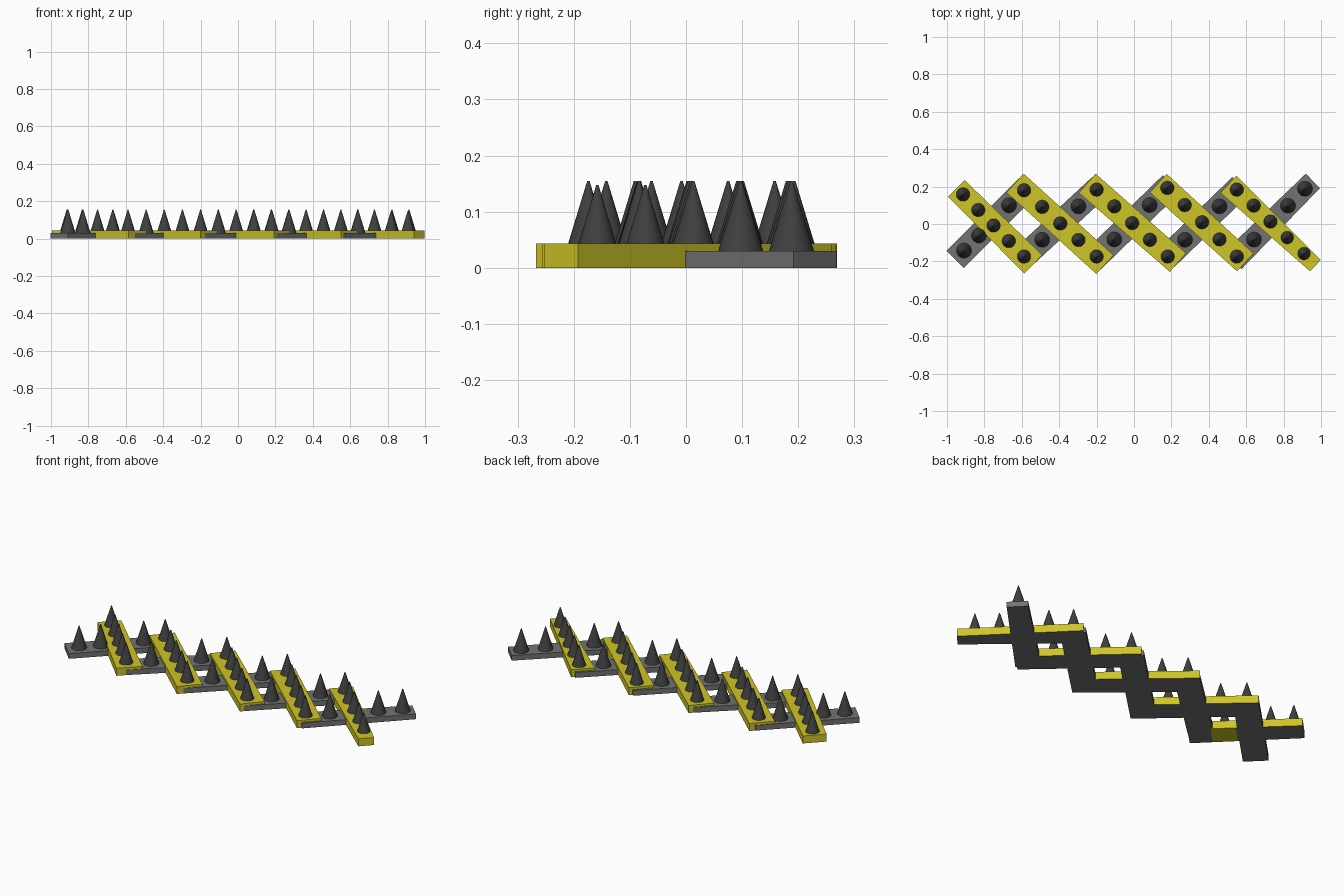
import bpy, bmesh
from mathutils import Vector

if "Cube" in bpy.data.objects:
    bpy.data.objects.remove(bpy.data.objects["Cube"])


def material(name, rgb):
    m = bpy.data.materials.new(name)
    m.diffuse_color = (*rgb, 1)
    m.use_nodes = True
    m.node_tree.nodes["Principled BSDF"].inputs["Base Color"].default_value = m.diffuse_color
    return m


YELLOW = material("yellow", (0.62, 0.56, 0.02))
GREY = material("grey", (0.17, 0.17, 0.17))
DARK = material("dark", (0.05, 0.05, 0.05))


def bar(name, a, b, wa, wb, height, mats, bare=()):
    """Flat bar from a to b, width wa to wb; last material covers the underside.
    bare = (t0, t1) keeps that stretch of the underside in the first material."""
    a, b = Vector(a), Vector(b)
    d = (b - a).normalized()
    side = Vector((-d.y, d.x))
    bm = bmesh.new()
    rings = []
    for t in sorted({0.0, 1.0, *bare}):
        c, w = a.lerp(b, t), (wa + (wb - wa) * t) / 2
        l, r = c + side * w, c - side * w
        rings.append([bm.verts.new((p.x, p.y, z)) for p, z in
                      ((l, 0), (r, 0), (r, height), (l, height))])
    for i, (p, q) in enumerate(zip(rings, rings[1:])):
        for k in range(4):
            n = (k + 1) % 4
            f = bm.faces.new((p[k], p[n], q[n], q[k]))
            if k == 0 and not (bare and i == 1):
                f.material_index = len(mats) - 1
    bm.faces.new(rings[0])
    bm.faces.new(rings[-1])
    bmesh.ops.recalc_face_normals(bm, faces=bm.faces)
    me = bpy.data.meshes.new(name)
    bm.to_mesh(me)
    bm.free()
    for m in mats:
        me.materials.append(m)
    bpy.context.collection.objects.link(bpy.data.objects.new(name, me))


def spike(p, s=1.0):
    h = 0.125 * s
    bpy.ops.mesh.primitive_cone_add(vertices=32, radius1=0.04 * s, radius2=0.002,
                                    depth=h, location=(p.x, p.y, 0.03 + h / 2))
    o = bpy.context.object
    o.name = "spike"
    o.data.materials.append(DARK)
    bpy.ops.object.shade_smooth_by_angle()


# Raised yellow bars: start, end, widths at both ends
yellow = [
    ((-0.95, 0.19), (-0.538, -0.215), 0.126, 0.138),
    ((-0.636, 0.219), (-0.155, -0.217), 0.136, 0.136),
    ((-0.25, 0.218), (0.235, -0.206), 0.136, 0.132),
    ((0.13, 0.218), (0.595, -0.205), 0.134, 0.130),
    ((0.505, 0.213), (0.97, -0.223), 0.126, 0.083),
]
for i, (a, b, wa, wb) in enumerate(yellow):
    bar("yellow_bar", a, b, wa, wb, 0.043, [YELLOW, GREY], (0.58, 0.8) if i == 0 else ())

# Spikes along the yellow bars
yellow_spikes = [
    ((-0.914, 0.158), (-0.588, -0.174)), ((-0.588, 0.18), (-0.2, -0.174)),
    ((-0.2, 0.184), (0.18, -0.174)), ((0.178, 0.193), (0.55, -0.174)),
    ((0.55, 0.184), (0.909, -0.158)),
]
for i, (a, b) in enumerate(yellow_spikes):
    for k in range(5):
        spike(Vector(a).lerp(Vector(b), k / 4), 0.94 if i == 4 and k > 2 else 1.0)

# Lower grey bars crossing underneath, with spikes in the open stretches
grey = [
    ((-0.909, -0.142), (-0.588, 0.18)), ((-0.588, -0.174), (-0.2, 0.184)),
    ((-0.2, -0.174), (0.178, 0.193)), ((0.18, -0.174), (0.55, 0.184)),
    ((0.55, -0.174), (0.914, 0.188)),
]
for i, (a, b) in enumerate(grey):
    a, b = Vector(a), Vector(b)
    d = (b - a).normalized()
    bar("grey_bar", a - d * (0.066 if i == 0 else 0.03),
        b + d * (0.06 if i == 4 else 0.03), 0.13,
        0.108 if i == 4 else 0.13, 0.03, [GREY])
    for t in [0.25, 0.75] + ([0] if i == 0 else [1] if i == 4 else []):
        spike(a.lerp(b, t))
